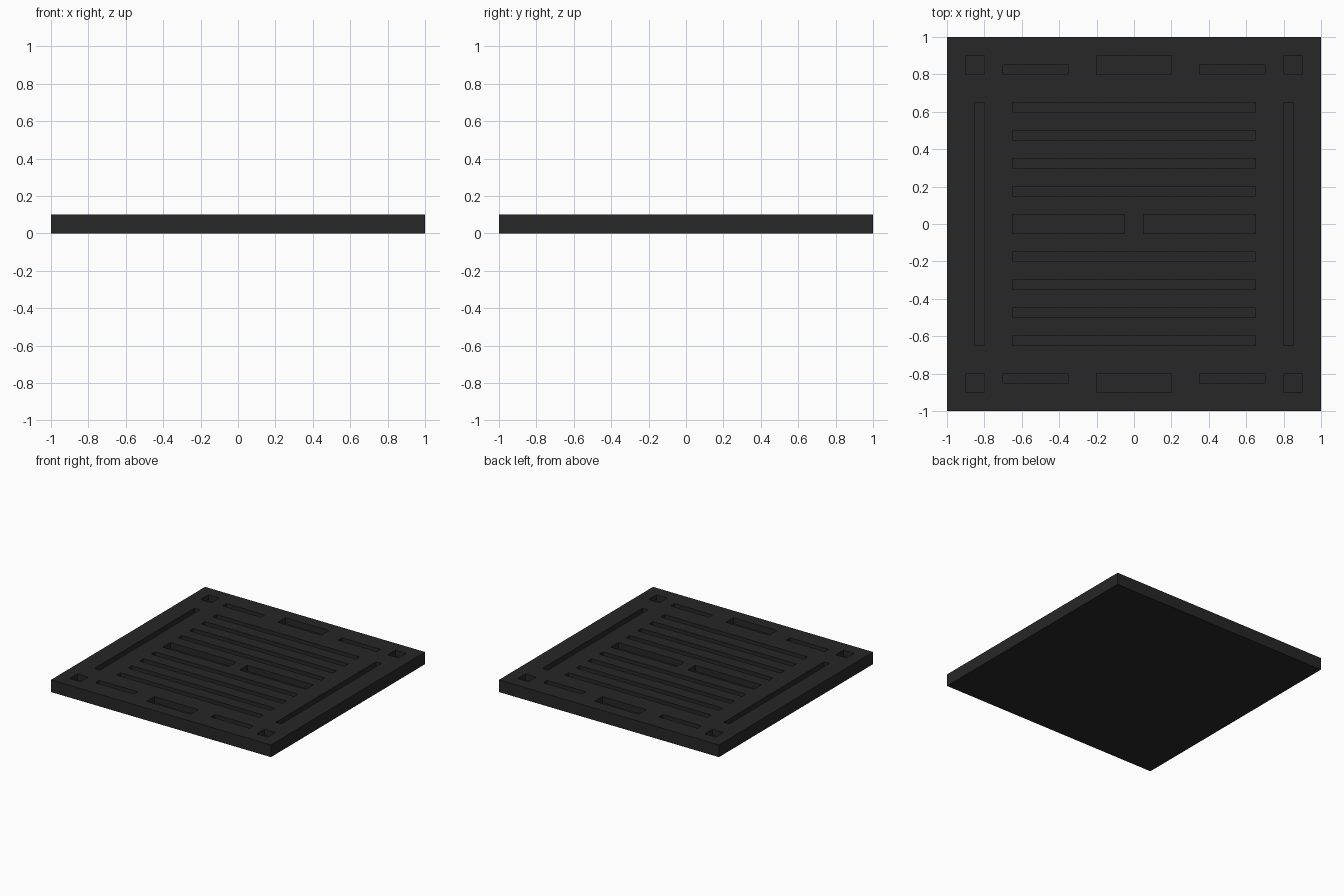
import bpy, bmesh
from mathutils import Matrix, Vector

if "Cube" in bpy.data.objects:
    bpy.data.objects.remove(bpy.data.objects["Cube"])

DEPTH = 0.05   # recess depth
TOP = 0.1      # plate thickness

mat = bpy.data.materials.new("dark iron")
mat.diffuse_color = (0.02, 0.02, 0.02, 1)
mat.use_nodes = True
mat.node_tree.nodes["Principled BSDF"].inputs["Base Color"].default_value = mat.diffuse_color


def add_box(bm, x0, x1, y0, y1, z0, z1):
    m = Matrix.Translation(((x0 + x1) / 2, (y0 + y1) / 2, (z0 + z1) / 2))
    m = m @ Matrix.Diagonal(Vector((x1 - x0, y1 - y0, z1 - z0, 1)))
    bmesh.ops.create_cube(bm, size=1, matrix=m)


def make_object(name, boxes):
    bm = bmesh.new()
    for b in boxes:
        add_box(bm, *b)
    mesh = bpy.data.meshes.new(name)
    bm.to_mesh(mesh)
    bm.free()
    mesh.materials.append(mat)
    obj = bpy.data.objects.new(name, mesh)
    bpy.context.collection.objects.link(obj)
    return obj


# Recess outlines (x0, x1, y0, y1)
slots = []
for s in (-1, 1):
    def span(a, b):
        return (a, b) if s > 0 else (-b, -a)
    # end pocket and long side groove
    slots.append((-0.2, 0.2, *span(0.8, 0.9)))
    slots.append((*span(0.8, 0.85), -0.65, 0.65))
    # pair of central slots
    slots.append((*span(0.05, 0.65), -0.05, 0.05))
    # long grate grooves
    for i in range(4):
        y = 0.15 + 0.15 * i
        slots.append((-0.65, 0.65, *span(y, y + 0.05)))
    # corner pockets and short grooves, on both left and right
    for x0, x1, y1 in ((0.8, 0.9, 0.9), (0.35, 0.7, 0.85)):
        slots.append((x0, x1, *span(0.8, y1)))
        slots.append((-x1, -x0, *span(0.8, y1)))

# Square plate with the recesses cut from its top
plate = make_object("grate_plate", [(-1, 1, -1, 1, 0, TOP)])
cutter = make_object("recess_cutter",
                     [(*s, TOP - DEPTH, TOP + 0.1) for s in slots])

mod = plate.modifiers.new("recesses", 'BOOLEAN')
mod.operation = 'DIFFERENCE'
mod.solver = 'EXACT'
mod.object = cutter
bpy.context.view_layer.objects.active = plate
plate.select_set(True)
bpy.ops.object.modifier_apply(modifier=mod.name)
bpy.data.objects.remove(cutter, do_unlink=True)
